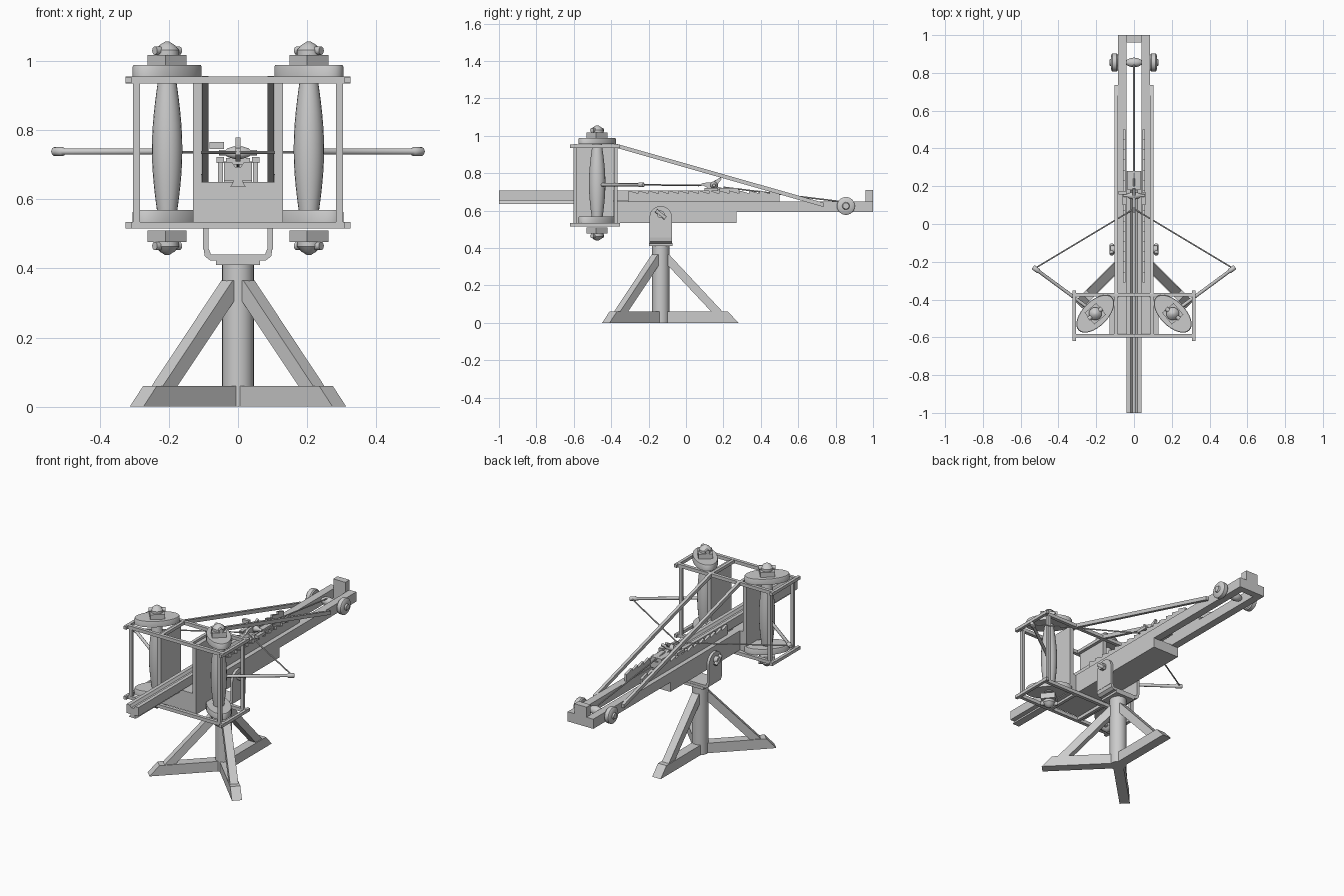
import bpy, bmesh, math
from mathutils import Vector, Matrix

if "Cube" in bpy.data.objects:
    bpy.data.objects.remove(bpy.data.objects["Cube"])

GREY = bpy.data.materials.new("plain grey")
GREY.diffuse_color = (0.6, 0.6, 0.6, 1)
GREY.use_nodes = True
GREY.node_tree.nodes["Principled BSDF"].inputs["Base Color"].default_value = GREY.diffuse_color
SIDES = ((-1, "left"), (1, "right"))


def finish(name, bm, smooth=False):
    bmesh.ops.recalc_face_normals(bm, faces=bm.faces)
    me = bpy.data.meshes.new(name)
    bm.to_mesh(me)
    bm.free()
    ob = bpy.data.objects.new(name, me)
    bpy.context.collection.objects.link(ob)
    me.materials.append(GREY)
    if smooth:
        bpy.ops.object.select_all(action='DESELECT')
        ob.select_set(True)
        bpy.context.view_layer.objects.active = ob
        bpy.ops.object.shade_smooth_by_angle(angle=math.radians(40))
    return ob


def box(name, x0, x1, y0, y1, z0, z1, turn=0):
    """Box from its limits, optionally turned about its own vertical axis."""
    bm = bmesh.new()
    m = (Matrix.Translation(((x0 + x1) / 2, (y0 + y1) / 2, (z0 + z1) / 2)) @ Matrix.Rotation(turn, 4, 'Z')
         @ Matrix.Diagonal((abs(x1 - x0), y1 - y0, z1 - z0, 1)))
    bmesh.ops.create_cube(bm, size=1, matrix=m)
    return finish(name, bm)


def prism(name, outline, depth, matrix=Matrix()):
    """Outline in local x/z, extruded along local y by +-depth/2."""
    bm = bmesh.new()
    rings = [[bm.verts.new(matrix @ Vector((u, s * depth / 2, w))) for u, w in outline] for s in (-1, 1)]
    bm.faces.new(rings[0])
    bm.faces.new(rings[1][::-1])
    n = len(outline)
    for i in range(n):
        j = (i + 1) % n
        bm.faces.new((rings[0][i], rings[0][j], rings[1][j], rings[1][i]))
    return finish(name, bm)


def lathe(name, profile, start, axis=(0, 0, 1), seg=20, sx=1, sy=1, turn=0):
    """Closed solid from (radius, distance) pairs along an axis."""
    m = (Matrix.Translation(start) @ Vector(axis).to_track_quat('Z', 'Y').to_matrix().to_4x4()
         @ Matrix.Rotation(turn, 4, 'Z') @ Matrix.Diagonal((sx, sy, 1, 1)))
    bm = bmesh.new()
    rings = []
    for r, h in profile:
        rings.append([bm.verts.new(m @ Vector((r * math.cos(a), r * math.sin(a), h)))
                      for a in (2 * math.pi * i / seg for i in range(seg))])
    for a, b in zip(rings, rings[1:]):
        for i in range(seg):
            j = (i + 1) % seg
            bm.faces.new((a[i], a[j], b[j], b[i]))
    bm.faces.new(rings[0][::-1])
    bm.faces.new(rings[-1])
    return finish(name, bm, True)


def rod(name, a, b, r, seg=10):
    a, b = Vector(a), Vector(b)
    return lathe(name, [(r, 0), (r, (b - a).length)], a, b - a, seg)


# Stand: post, three feet with sloping braces
PY = -0.135
lathe("stand_post", [(0.046, 0), (0.046, 0.415)], (0, PY, 0), seg=24)
box("post_collar", -0.064, 0.064, PY - 0.062, PY + 0.062, 0.41, 0.427)
for i, deg in enumerate((90, 225, 315)):
    m = Matrix.Translation((0, PY, 0)) @ Matrix.Rotation(math.radians(deg), 4, 'Z')
    prism(f"foot_{i}", [(0.03, 0), (0.415, 0), (0.36, 0.06), (0.03, 0.06)], 0.056, m)
    prism(f"foot_brace_{i}", [(0.035, 0.31), (0.275, 0.055), (0.335, 0.055), (0.045, 0.365), (0.035, 0.365)],
          0.046, m)

# Swivel fork with round-topped cheeks and pivot pin
prism("fork_base", [(-0.1, 0.46), (-0.096, 0.435), (-0.08, 0.423), (0.08, 0.423), (0.096, 0.435), (0.1, 0.46),
                    (0.086, 0.46), (0.078, 0.44), (-0.078, 0.44), (-0.086, 0.46)], 0.12,
      Matrix.Translation((0, PY, 0)))
cheek = [(-0.06, 0.455), (0.06, 0.455)] + [
    (0.06 * math.cos(a), 0.565 + 0.06 * math.sin(a)) for a in (math.pi * i / 12 for i in range(13))]
for s, side in SIDES:
    prism(f"fork_cheek_{side}", cheek, 0.015,
          Matrix.Translation((s * 0.0935, PY, 0)) @ Matrix.Rotation(math.pi / 2, 4, 'Z'))
    rod(f"pivot_wing_{side}", (s * 0.118, PY - 0.025, 0.60), (s * 0.118, PY + 0.025, 0.56), 0.011)
rod("pivot_pin", (-0.125, PY, 0.58), (0.125, PY, 0.58), 0.02, 16)

# Stock: lower case, two long rails, end block
box("stock_case", -0.085, 0.085, -0.39, 0.27, 0.535, 0.595)
box("stock_head", -0.105, 0.105, -0.58, -0.39, 0.535, 0.65)
for s, side in SIDES:
    box(f"stock_rail_{side}", s * 0.04, s * 0.085, -0.39, 1.0, 0.592, 0.65)
box("end_crosspiece", -0.04, 0.04, 0.96, 1.0, 0.592, 0.65)
box("end_stop", -0.04, 0.04, 0.96, 1.0, 0.65, 0.71)

# Slider with dovetail tongue and bolt groove
prism("slider", [(-0.022, 0.636), (0.022, 0.636), (0.012, 0.655), (0.04, 0.655), (0.04, 0.708), (0.018, 0.708),
                 (0.008, 0.694), (-0.008, 0.694), (-0.018, 0.708), (-0.04, 0.708), (-0.04, 0.655),
                 (-0.012, 0.655)], 1.28, Matrix.Translation((0, -0.36, 0)))

# Toothed racks beside the slider
TEETH = 15
rack = [(0.5, 0.65), (-0.31, 0.65)]
for i in range(TEETH):
    y = -0.31 + i * 0.81 / TEETH
    rack += [(y, 0.708), (y + 0.81 / TEETH, 0.692)]
for s, side in SIDES:
    prism(f"rack_{side}", rack, 0.014,
          Matrix.Translation((s * 0.051, 0, 0)) @ Matrix.Rotation(math.pi / 2, 4, 'Z'))
    box(f"pawl_{side}", s * 0.04, s * 0.062, 0.1, 0.17, 0.705, 0.722)

# Trigger: block, claw, lever and handle
box("trigger_block", -0.034, 0.034, 0.18, 0.28, 0.70, 0.72)
lathe("trigger_drum", [(0.008, -0.055), (0.008, -0.036), (0.013, -0.03), (0.022, 0), (0.013, 0.03),
                       (0.008, 0.036), (0.008, 0.055)], (0, 0.15, 0.735), (1, 0, 0), 14)
box("trigger_lever", -0.082, -0.04, 0.155, 0.175, 0.745, 0.765)
prism("trigger_claw", [(0.06, 0.728), (0.09, 0.748), (0.14, 0.752), (0.185, 0.778), (0.19, 0.768), (0.16, 0.73),
                       (0.24, 0.71), (0.14, 0.71), (0.09, 0.735)], 0.014, Matrix.Rotation(math.pi / 2, 4, 'Z'))

# Winch at the rear with hand wheels and pull rope
WY, WZ = 0.855, 0.625
rod("winch_axle", (-0.1, WY, WZ), (0.1, WY, WZ), 0.012, 12)
lathe("winch_drum", [(0.012, -0.04), (0.021, -0.025), (0.026, 0), (0.021, 0.025), (0.012, 0.04)],
      (0, WY, WZ), (1, 0, 0))
for s, side in SIDES:
    lathe(f"winch_wheel_{side}", [(0.042, 0.086), (0.048, 0.092), (0.048, 0.115), (0.042, 0.12), (0.02, 0.122),
                                  (0.016, 0.13)], (0, WY, WZ), (s, 0, 0), 24)
rod("pull_rope", (0, WY, 0.645), (0, 0.2, 0.725), 0.004, 8)

# Spring frame: upper and lower rectangles of beams
for z, level in ((0.525, "lower"), (0.945, "upper")):
    for y, end in ((-0.592, "front"), (-0.375, "rear")):
        box(f"{level}_{end}_beam", -0.325, 0.325, y - 0.01, y + 0.01, z - 0.01, z + 0.01)
    for s, side in SIDES:
        box(f"{level}_{side}_beam", s * 0.308, s * 0.326, -0.62, -0.352, z - 0.009, z + 0.009)
        box(f"{level}_{side}_inner_beam", s * 0.087, s * 0.105, -0.59, -0.375, z - 0.009, z + 0.009)

ALONG = math.radians(45)
for s, side in SIDES:
    # Uprights and long stays
    box(f"inner_panel_{side}", s * 0.105, s * 0.13, -0.582, -0.388, 0.53, 0.94)
    for y, end in ((-0.592, "front"), (-0.375, "rear")):
        box(f"{end}_post_{side}", s * 0.284, s * 0.304, y - 0.009, y + 0.009, 0.53, 0.94)
    prism(f"long_stay_{side}", [(-0.37, 0.935), (-0.37, 0.957), (0.735, 0.642), (0.735, 0.62)], 0.018,
          Matrix.Translation((s * 0.095, 0, 0)) @ Matrix.Rotation(math.pi / 2, 4, 'Z'))

    # Twisted rope spring, oval washers, square blocks and caps
    cx, cy = s * 0.205, -0.475
    lathe(f"spring_{side}", [(0.024 + 0.02 * math.sin(math.pi * i / 12), 0.53 + 0.43 * i / 12) for i in range(13)],
          (cx, cy, 0), seg=20)
    for z, d, level in ((0.955, 1, "upper"), (0.535, -1, "lower")):
        lathe(f"{level}_washer_{side}", [(1, 0), (1, 0.028), (0.97, 0.034)], (cx, cy, z), seg=32,
              sx=0.125, sy=0.067, turn=-s * ALONG)
        base = 0.985 if d > 0 else 0.51
        z0, z1 = sorted((base, base + d * 0.033))
        box(f"{level}_block_{side}", cx - 0.04, cx + 0.04, cy - 0.04, cy + 0.04, z0, z1, math.radians(40))
        top = base + d * 0.033
        lathe(f"{level}_cap_{side}", [(0.034, 0), (0.034, 0.014), (0.022, 0.028), (0.006, 0.038)],
              (cx, cy, top), (0, 0, d), 16)
        off = Vector((s * 0.036, -0.028, 0))
        p = Vector((cx, cy, top + d * 0.012))
        rod(f"{level}_pin_{side}", p - off, p + off, 0.012, 12)

    # Throwing arm and half of the bowstring
    a, b = Vector((s * 0.2, -0.475, 0.738)), Vector((s * 0.535, -0.228, 0.738))
    n = (b - a).length
    lathe(f"arm_{side}", [(0.009, 0), (0.009, n - 0.04), (0.013, n - 0.035), (0.013, n - 0.005), (0.009, n)],
          a, b - a, 12)
    rod(f"bowstring_{side}", (s * 0.525, -0.235, 0.738), (0, 0.08, 0.735), 0.004, 8)
